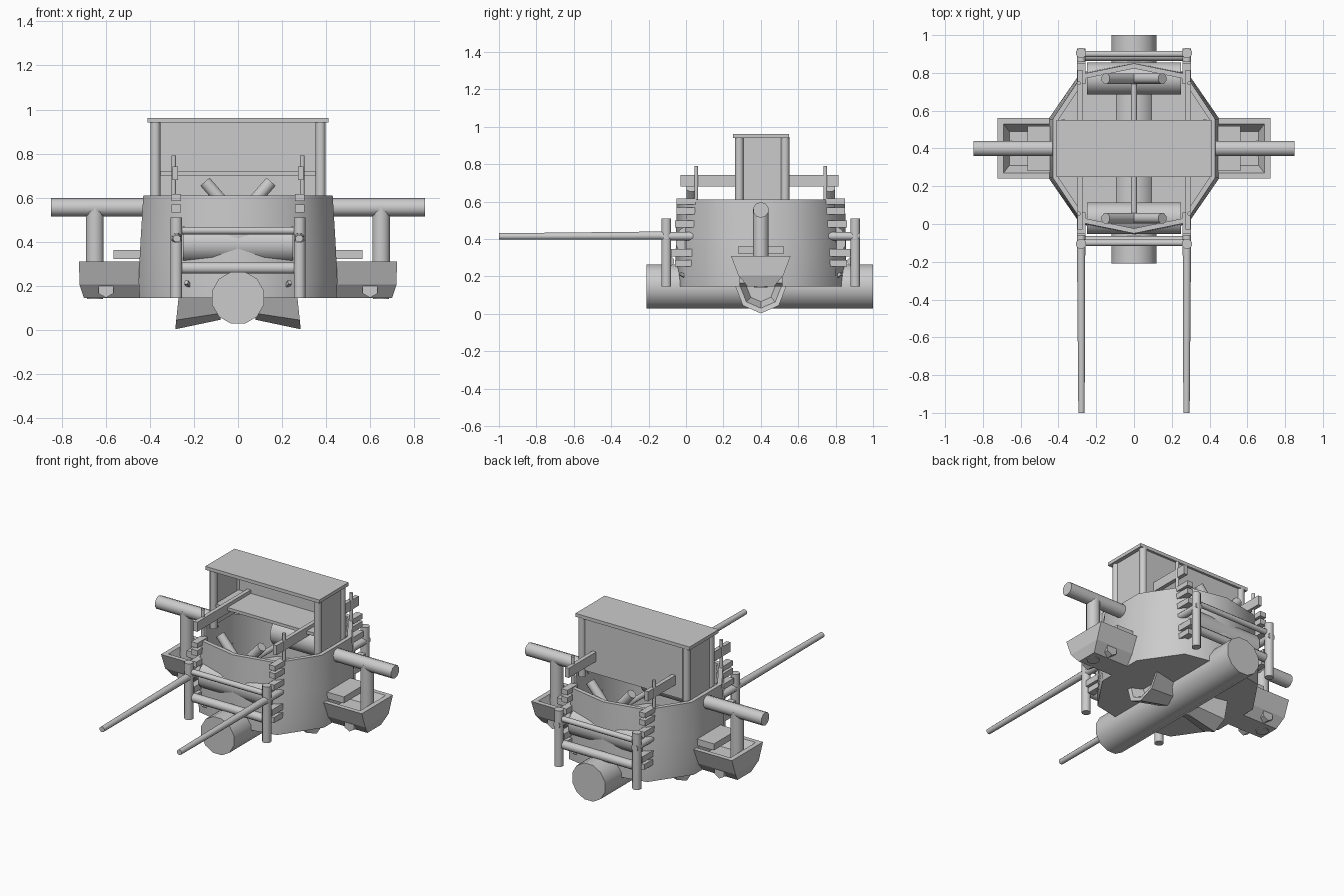
import bpy, bmesh, math
from mathutils import Vector

if "Cube" in bpy.data.objects:
    bpy.data.objects.remove(bpy.data.objects["Cube"])

CY = 0.4  # the hull is symmetric about this y


def make(name, verts, faces):
    me = bpy.data.meshes.new(name)
    me.from_pydata(verts, [], faces)
    bm = bmesh.new()
    bm.from_mesh(me)
    bmesh.ops.recalc_face_normals(bm, faces=bm.faces)
    bm.to_mesh(me)
    bm.free()
    ob = bpy.data.objects.new(name, me)
    bpy.context.collection.objects.link(ob)
    return ob


def smooth(ob, angle=50):
    bpy.ops.object.select_all(action='DESELECT')
    ob.select_set(True)
    bpy.context.view_layer.objects.active = ob
    bpy.ops.object.shade_smooth_by_angle(angle=math.radians(angle))


def box(name, x0, x1, y0, y1, z0, z1):
    v = [(x, y, z) for x in (x0, x1) for y in (y0, y1) for z in (z0, z1)]
    f = [(0, 1, 3, 2), (4, 5, 7, 6), (0, 1, 5, 4), (2, 3, 7, 6), (0, 2, 6, 4), (1, 3, 7, 5)]
    return make(name, v, f)


def loft(name, rings, cap=True):
    n = len(rings[0])
    v = [p for r in rings for p in r]
    f = [(k * n + i, k * n + (i + 1) % n, (k + 1) * n + (i + 1) % n, (k + 1) * n + i)
         for k in range(len(rings) - 1) for i in range(n)]
    if cap:
        f += [tuple(range(n)), tuple(range((len(rings) - 1) * n, len(rings) * n))]
    return make(name, v, f)


def rod(name, a, b, r, r2=None, n=8):
    a, b = Vector(a), Vector(b)
    q = (b - a).to_track_quat('Z', 'Y')
    rings = []
    for p, rad in ((a, r), (b, r if r2 is None else r2)):
        rings.append([tuple(p + q @ Vector((rad * math.cos(math.tau * (i + .5) / n),
                                            rad * math.sin(math.tau * (i + .5) / n), 0))) for i in range(n)])
    ob = loft(name, rings)
    smooth(ob)
    return ob


# Hollow ten-sided hull: outside, rim, inside
def outline(k, z, inset=0.0):
    q = [(0, .45), (.27, .395), (.43, .155)]
    pts = q + [(x, -y) for x, y in q[::-1]] + [(-x, -y) for x, y in q[1:]] + [(-x, y) for x, y in q[:0:-1]]
    return [(x * k * (1 - inset), CY + y * (1 + (k - 1) * .3) * (1 - inset), z) for x, y in pts]


hull = loft("hull", [outline(1.04, .145), outline(1.05, .22), outline(1.03, .40), outline(1.0, .61),
                     outline(1.0, .61, .06), outline(1.0, .22, .06)])
smooth(hull)

# Long tank under the hull and its flared side horns
rod("belly_tank", (0, -.21, .145), (0, 1, .145), .122, n=12)
for s in (-1, 1):
    def ring(x, r, zt=0):
        return [(s * (x + zt * math.sin(math.tau * i / 8)), CY + r * .95 * math.cos(math.tau * i / 8),
                 .145 + r * math.sin(math.tau * i / 8)) for i in range(8)]
    smooth(loft("side_horn", [ring(.08, .10), ring(.27, .143, -.015), ring(.265, .115, -.015), ring(.20, .08)]), 35)

# Canopy: roof, back panel, side panels, posts, bench
box("canopy_roof", -.41, .41, .25, .55, .94, .962)
box("canopy_back", -.36, .36, .52, .535, .60, .94)
box("bench", -.36, .36, .28, .52, .70, .72)
for s in (-1, 1):
    box("canopy_side", s * .365, s * .385, .29, .53, .58, .94)
    for y in (.285, .53):
        rod("canopy_post", (s * .375, y, .56), (s * .375, y, .945), .024)

# Keel bar and V cradles inside the hull
rod("cradle_bar", (0, .03, .50), (0, .77, .50), .017)
for y in (.03, .77):
    for s in (-1, 1):
        rod("cradle_arm", (0, y, .50), (s * .15, y, .672), .03)

# End bumpers, front and back
for e in (-1, 1):
    def Y(d):
        return CY + e * d
    rod("end_roller", (-.25, Y(.37), .39), (.25, Y(.37), .39), .087, n=12)
    rod("bumper_bar", (-.27, Y(.49), .28), (.27, Y(.49), .28), .028)
    rod("bumper_top_bar", (-.27, Y(.50), .45), (.27, Y(.50), .45), .018)
    for s in (-1, 1):
        x = s * .28
        rod("bumper_post", (x, Y(.505), .145), (x, Y(.505), .51), .028)
        rod("bumper_link", (x, Y(.53), .415), (x, Y(.34), .415), .024)
        rod("ladder_post", (s * .292, Y(.345), .40), (s * .292, Y(.345), .79), .011)
        for z, d0, d1, h in ((.325, .35, .48, .02), (.27, .35, .46, .018), (.48, .34, .46, .018),
                             (.55, .34, .45, .018), (.60, .34, .45, .016)):
            box("ladder_step", x - .022, x + .022, min(Y(d0), Y(d1)), max(Y(d0), Y(d1)), z - h, z + h)
        rod("hull_peg", (s * .21, Y(.38), .185), (s * .235, Y(.43), .215), .012, n=4)

for s in (-1, 1):
    # Long tapered shafts and upper rails
    rod("front_shaft", (s * .28, -.10, .418), (s * .278, -1, .414), .024, .018)
    box("upper_rail", s * .272, s * .298, -.03, .815, .68, .742)

    # Outrigger arm, strut, boat-shaped pod
    rod("outrigger_arm", (s * .40, CY, .555), (s * .85, CY, .555), .042, n=10)
    rod("outrigger_strut", (s * .65, CY, .22), (s * .65, CY, .56), .042, n=10)

    def rect(x0, x1, w, z):
        return [(s * x0, CY - w, z), (s * x1, CY - w, z), (s * x1, CY + w, z), (s * x0, CY + w, z)]
    loft("pod", [rect(.40, .70, .07, .145), rect(.40, .72, .12, .205), rect(.40, .722, .16, .31),
                 rect(.41, .69, .13, .31), rect(.41, .66, .09, .24)])
    box("pod_seat", s * .40, s * .565, .28, .52, .32, .362)
    rod("pod_nozzle", (s * .60, .285, .185), (s * .60, .515, .185), .04, n=6)
    rod("pod_foot", (s * .65, CY, .14), (s * .65, CY, .16), .04)
